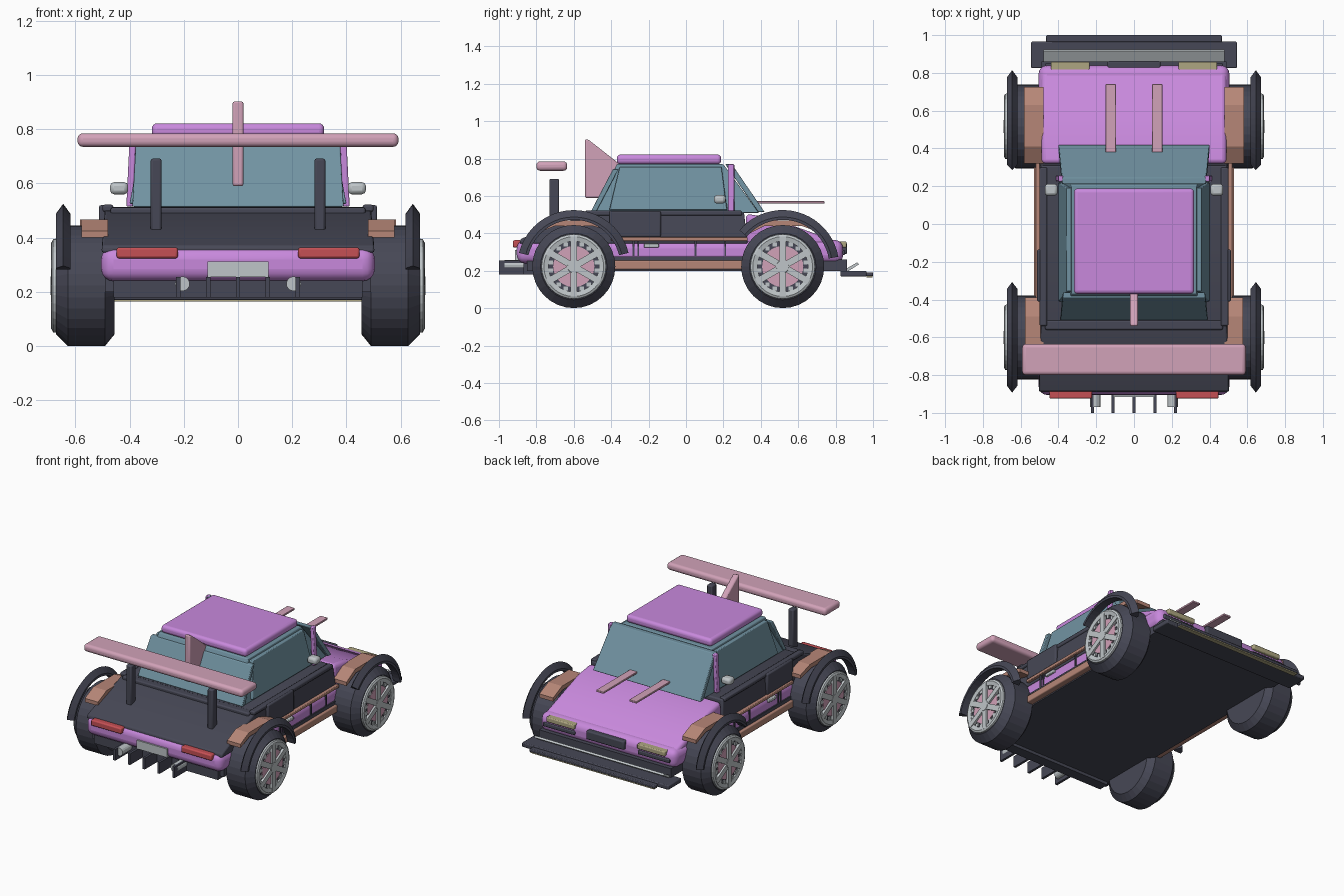
import bpy, bmesh, math
from mathutils import Matrix, Vector

if "Cube" in bpy.data.objects:
    bpy.data.objects.remove(bpy.data.objects["Cube"])


def material(name, rgb):
    m = bpy.data.materials.new(name)
    m.diffuse_color = (*rgb, 1)
    m.use_nodes = True
    m.node_tree.nodes["Principled BSDF"].inputs["Base Color"].default_value = m.diffuse_color
    return m


PURPLE = material("purple_paint", (0.58, 0.25, 0.72))
DARK = material("dark_trim", (0.062, 0.064, 0.092))
GLASS = material("blue_glass", (0.165, 0.29, 0.36))
PINK = material("pink_aero", (0.64, 0.36, 0.48))
COPPER = material("copper_trim", (0.47, 0.24, 0.185))
GREY = material("light_grey_metal", (0.52, 0.56, 0.58))
RED = material("red_lamp", (0.56, 0.08, 0.09))
BEIGE = material("beige_lamp", (0.42, 0.38, 0.22))


def finish(name, bm, mat, bevel=0, segments=2):
    bmesh.ops.recalc_face_normals(bm, faces=bm.faces)
    me = bpy.data.meshes.new(name)
    bm.to_mesh(me)
    bm.free()
    ob = bpy.data.objects.new(name, me)
    bpy.context.collection.objects.link(ob)
    me.materials.append(mat)
    if bevel:
        b = ob.modifiers.new("bevel", 'BEVEL')
        b.width, b.segments, b.limit_method = bevel, segments, 'ANGLE'
        bpy.context.view_layer.objects.active = ob
        ob.select_set(True)
        bpy.ops.object.shade_smooth_by_angle(angle=math.radians(35))
        ob.select_set(False)
    return ob


def box(name, x, y, z, mat, bevel=0, segments=2):
    """Box from (min, max) ranges."""
    bm = bmesh.new()
    bmesh.ops.create_cube(bm, size=1)
    for v in bm.verts:
        v.co = [r[0] if c < 0 else r[1] for c, r in zip(v.co, (x, y, z))]
    return finish(name, bm, mat, bevel, segments)


def pair(name, x, y, z, mat, bevel=0):
    box(name + "_right", x, y, z, mat, bevel)
    box(name + "_left", (-x[1], -x[0]), y, z, mat, bevel)


def prism(name, pts, mat, x0, x1, bevel=0, segments=2):
    """Side profile of (y, z) points spanned from x0 to x1."""
    bm = bmesh.new()
    a = [bm.verts.new((x0, y, z)) for y, z in pts]
    b = [bm.verts.new((x1, y, z)) for y, z in pts]
    bm.faces.new(a)
    bm.faces.new(b[::-1])
    n = len(pts)
    for i in range(n):
        bm.faces.new((a[i], a[(i + 1) % n], b[(i + 1) % n], b[i]))
    return finish(name, bm, mat, bevel, segments)


def taper(ob, z0, z1, k):
    """Narrow the width linearly to factor k between heights z0 and z1."""
    for v in ob.data.vertices:
        t = min(max((v.co.z - z0) / (z1 - z0), 0), 1)
        v.co.x *= 1 + (k - 1) * t


def sweep(name, profile, centre, mat, side, a0=0, a1=360, steps=32, closed=True):
    """Turn an (x, r) profile about the x axis through centre (y, z)."""
    full = a1 - a0 >= 360
    bm = bmesh.new()
    rings = []
    for i in range(steps if full else steps + 1):
        a = math.radians(a0 + (a1 - a0) * i / steps)
        rings.append([bm.verts.new((side * x, centre[0] + r * math.cos(a),
                                    centre[1] + r * math.sin(a))) for x, r in profile])
    n = len(profile)
    for i in range(steps):
        p, q = rings[i], rings[(i + 1) % len(rings)]
        for j in range(n if closed else n - 1):
            k = (j + 1) % n
            bm.faces.new((p[j], p[k], q[k], q[j]))
    if not full:
        bm.faces.new(rings[0])
        bm.faces.new(rings[-1][::-1])
    elif not closed:
        bm.faces.new([r[0] for r in rings])
        bm.faces.new([r[-1] for r in rings])
    return finish(name, bm, mat)


# Lower shell, nose and tail
box("lower_body", (-.505, .505), (-.905, .84), (.24, .365), PURPLE, .045, 4)
box("undertray", (-.49, .49), (-.85, .86), (.2, .26), DARK)
hood = prism("hood", [(.32, .34), (.32, .505), (.45, .485), (.8, .36), (.835, .32), (.8, .29)],
             PURPLE, -.49, .49, .025, 3)

# Dark upper body and sloping rear deck
upper = prism("upper_body", [(-.89, .345), (-.885, .37), (-.8, .405), (-.5, .513), (.31, .513), (.33, .345)],
              DARK, -.503, .503, .008)
taper(upper, .365, .515, .975)
box("deck_hinge", (-.47, .47), (-.56, -.51), (.48, .512), DARK, .008)
pair("side_rail", (.46, .5), (-.54, .3), (.495, .522), DARK, .008)
pair("side_intake", (.46, .513), (-.41, -.135), (.38, .52), DARK, .008)

# Cabin glass
cabin = prism("cabin_glass", [(-.49, .51), (-.37, .77), (.2, .77), (.39, .51)], GLASS, -.385, .385, .005)
taper(cabin, .51, .77, .86)
shield = prism("windshield", [(.385, .515), (.42, .515), (.245, .77), (.21, .77)], GLASS, -.4, .4, .004)
taper(shield, .515, .77, .955)
rear = prism("rear_window", [(-.51, .515), (-.48, .515), (-.36, .745), (-.39, .745)], GLASS, -.39, .39, .004)
taper(rear, .515, .75, .965)
for s in (-1, 1):
    w = prism("side_window", [(-.41, .525), (-.355, .755), (.19, .755), (.22, .525)], GLASS, s * .37, s * .402, .004)
    taper(w, .515, .77, .88)
    post = box("windshield_post", (s * .4 - .012, s * .4 + .012), (.225, .258), (.515, .77), PURPLE, .005)
    taper(post, .515, .77, .97)
box("roof", (-.318, .318), (-.37, .188), (.77, .822), PURPLE, .02, 4)
pair("mirror", (.405, .472), (.15, .212), (.56, .605), GREY, .015)

# Rear wing, struts, roof fin and hood blades
box("rear_wing", (-.592, .592), (-.8, -.635), (.735, .785), PINK, .02, 4)
pair("wing_strut", (.282, .322), (-.73, -.678), (.42, .692), DARK, .008)
prism("roof_fin", [(-.54, .905), (-.52, .9), (-.36, .775), (-.36, .72), (-.45, .59), (-.54, .59)],
      PINK, -.02, .02, .008)
pair("hood_blade", (.095, .15), (.38, .74), (.56, .573), PINK, .003)

# Rear lights, plate, exhausts and diffuser
pair("tail_lamp", (.222, .448), (-.925, -.88), (.324, .364), RED, .008)
box("rear_plate", (-.112, .112), (-.915, -.89), (.255, .312), GREY)
for s in (-1, 1):
    bm = bmesh.new()
    bmesh.ops.create_cone(bm, cap_ends=True, segments=16, radius1=.027, radius2=.027, depth=.12,
                          matrix=Matrix.Translation((s * .205, -.91, .23)) @ Matrix.Rotation(math.pi / 2, 4, 'X'))
    finish("exhaust", bm, GREY)
for x in (-.22, -.11, 0, .11, .22):
    box("diffuser_fin", (x - .008, x + .008), (-1, -.85), (.18, .255), DARK)
box("diffuser_base", (-.46, .46), (-.87, -.8), (.18, .25), DARK)

# Front lamps, grille and splitter
pair("head_lamp", (.235, .44), (.8, .858), (.325, .358), BEIGE, .006)
pair("lamp_trim", (.235, .47), (.8, .85), (.285, .312), DARK, .006)
box("grille", (-.14, .14), (.8, .862), (.29, .348), DARK, .008)
box("splitter", (-.545, .545), (.825, .965), (.17, .2), DARK, .006)
box("splitter_lip", (-.465, .465), (.9, 1), (.172, .192), DARK, .005)
box("splitter_strip", (-.46, .46), (.966, .996), (.165, .175), BEIGE)
prism("splitter_blade", [(.845, .205), (.87, .2), (.925, .235), (.915, .245)], GREY, -.48, .48)

# Side sills, rub strips, seams and handles
pair("sill", (.47, .53), (-.43, .34), (.208, .255), COPPER, .006)
pair("sill_shadow", (.47, .512), (-.42, .33), (.252, .278), DARK)
pair("rub_strip", (.48, .522), (-.4, .33), (.36, .38), COPPER, .004)
for y in (-.28, -.255, .05, .21):
    pair("door_seam", (.49, .511), (y - .005, y + .005), (.28, .36), DARK)
pair("door_handle", (.49, .518), (-.225, -.145), (.325, .345), GREY, .004)

# Wheels, arches and copper fender plates on both sides
for s in (-1, 1):
    fender_front = [(.32, .39), (.42, .44), (.62, .44), (.725, .40), (.725, .425), (.63, .468), (.41, .468), (.32, .415)]
    fender_rear = [(-.8, .40), (-.7, .44), (-.5, .44), (-.39, .41), (-.39, .435), (-.49, .468), (-.71, .468), (-.8, .425)]
    prism("front_fender", fender_front, COPPER, s * .48, s * .583)
    prism("rear_fender", fender_rear, COPPER, s * .48, s * .578)
    for y, a0, a1 in ((-.6, 14, 166), (.517, 10, 140)):
        c = (y, .223)
        sweep("tyre", [(.456, .14), (.456, .18), (.49, .222), (.628, .222), (.672, .178), (.672, .14)],
              c, DARK, s, closed=False)
        sweep("wheel_arch", [(.618, .25), (.618, .265), (.645, .302), (.672, .265), (.672, .25)],
              c, DARK, s, a0, a1, 20)
        sweep("rim_ring", [(.66, .135), (.66, .175), (.682, .172), (.688, .16), (.682, .135)], c, GREY, s)
        sweep("brake_disc", [(.66, .11), (.677, .11)], c, PINK, s, closed=False)
        sweep("hub", [(.66, .038), (.691, .034)], c, GREY, s, steps=12, closed=False)
        for i in range(6):
            bm = bmesh.new()
            bmesh.ops.create_cube(bm, size=1)
            for v in bm.verts:
                v.co = Vector((v.co.x * .018, v.co.y * .036, .09 + v.co.z * .14))
            bm.transform(Matrix.Translation((s * .68, c[0], c[1])) @ Matrix.Rotation(i * math.pi / 3, 4, 'X'))
            finish("spoke", bm, GREY)
        # Bolts around the rim
        for i in range(18):
            a = math.tau * (i + .5) / 18
            py, pz = c[0] + .125 * math.cos(a), c[1] + .125 * math.sin(a)
            box("rim_stud", tuple(sorted((s * .66, s * .68))), (py - .011, py + .011), (pz - .011, pz + .011), GREY)
